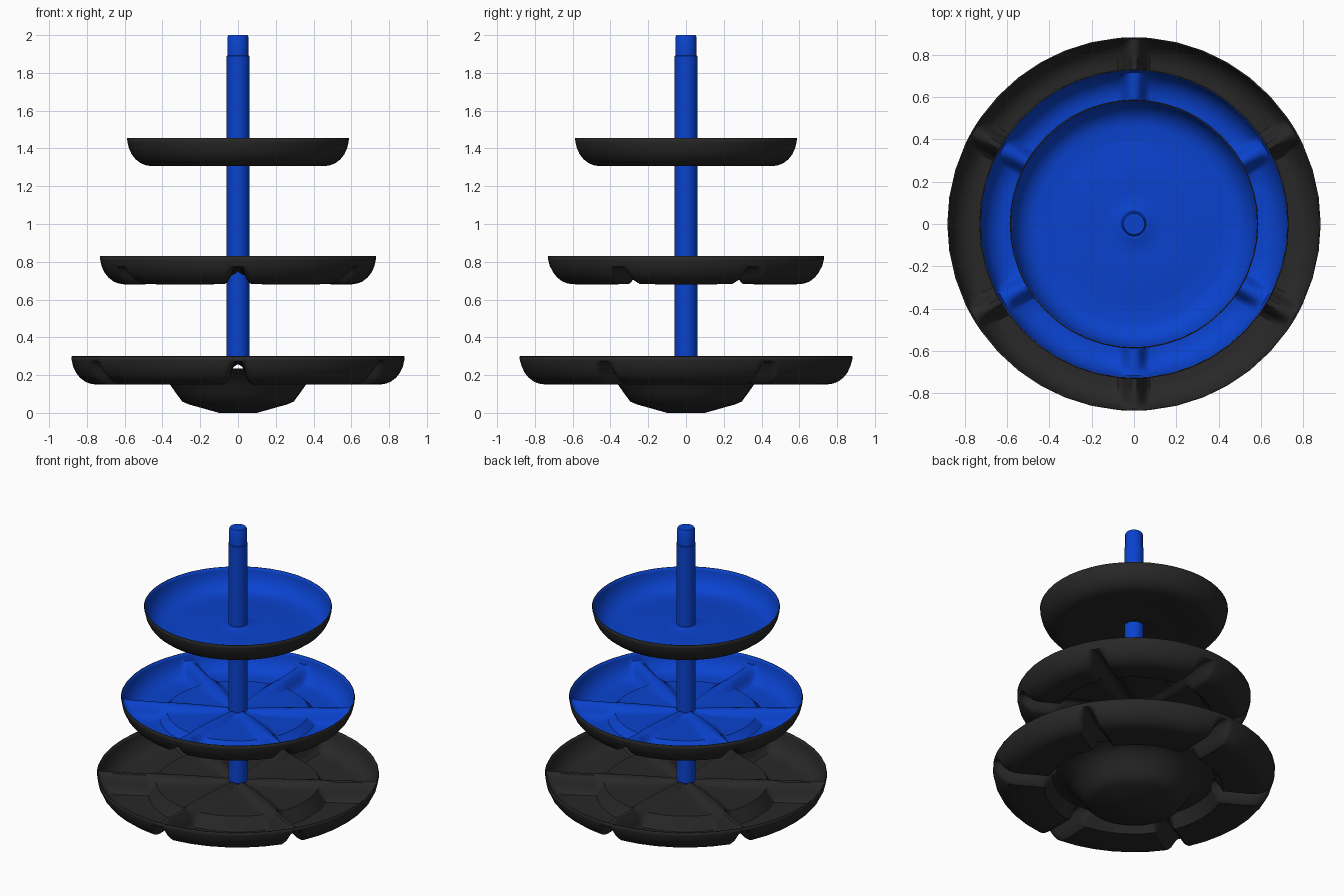
import bpy, bmesh, math

if "Cube" in bpy.data.objects:
    bpy.data.objects.remove(bpy.data.objects["Cube"])

def material(name, color):
    m = bpy.data.materials.new(name)
    m.diffuse_color = color
    m.use_nodes = True
    m.node_tree.nodes["Principled BSDF"].inputs["Base Color"].default_value = m.diffuse_color
    return m

BLUE = material("blue_plastic", (0.003, 0.055, 0.62, 1))
BLACK = material("black_plastic", (0.021, 0.021, 0.021, 1))

def finish(name, bm, mats, angle=40):
    me = bpy.data.meshes.new(name)
    bm.to_mesh(me)
    bm.free()
    ob = bpy.data.objects.new(name, me)
    bpy.context.collection.objects.link(ob)
    for m in mats:
        me.materials.append(m)
    bpy.ops.object.select_all(action='DESELECT')
    ob.select_set(True)
    bpy.context.view_layer.objects.active = ob
    bpy.ops.object.shade_smooth_by_angle(angle=math.radians(angle))
    return ob

def loft(bm, rings):
    for a, b in zip(rings, rings[1:]):
        n = len(a)
        for i in range(n):
            j = (i + 1) % n
            bm.faces.new((a[i], a[j], b[j], b[i]))

def lathe(name, profile, n, mat):
    bm = bmesh.new()
    rings = [[bm.verts.new((r * math.cos(math.tau * i / n), r * math.sin(math.tau * i / n), z))
              for i in range(n)] for r, z in profile]
    loft(bm, rings)
    bm.faces.new(rings[0][::-1])
    bm.faces.new(rings[-1])
    return finish(name, bm, [mat])

# Distances from a divider's centre line, and its cross-section heights
OFFSETS = (0, 0.014, 0.028, 0.045, 0.06, 0.075)
SECTION = (1, 0.97, 0.82, 0.42, 0.1, 0)

def ring_layout(r):
    """Angles and divider weights of one ring: six pressed dividers at 30 + 60k degrees."""
    fit = min(1, r * math.sin(math.radians(22)) / OFFSETS[-1])
    half = [(math.asin(d * fit / r), w) for d, w in zip(OFFSETS, SECTION)]
    last, end = half[-1][0], math.radians(30)
    half += [(last + (end - last) * t, 0) for t in (0.33, 0.67)]
    sector = [(-a, w) for a, w in half[:0:-1]] + half
    sector.append((end, 0))
    return [(math.radians(30 + 60 * k) + a, w) for k in range(6) for a, w in sector]

def tray(name, R, z0, step_out, step_in, rise, ridge, top_mat):
    # Profile from hub to rim: collar, raised centre, step, floor, curved wall
    profile = [(0.055, rise + 0.012), (0.07, rise + 0.01), (0.09, rise + 0.002),
               (0.15, rise), (step_in * 0.7, rise), (step_in, rise),
               (step_out, 0), (step_out + 0.02, 0), (R - 0.12, 0),
               (R - 0.095, 0.004), (R - 0.07, 0.014), (R - 0.045, 0.033),
               (R - 0.025, 0.058), (R - 0.01, 0.09), (R - 0.003, 0.12), (R, 0.143)]
    bm = bmesh.new()
    rings = []
    for r, h in profile:
        top = ridge[0] + (ridge[1] - ridge[0]) * r / R if ridge else 0
        rings.append([bm.verts.new((r * math.cos(a), r * math.sin(a),
                                    z0 + h + max(0, top - h) * w))
                      for a, w in ring_layout(r)])
    loft(bm, rings)
    bmesh.ops.recalc_face_normals(bm, faces=bm.faces)
    if sum(f.normal.z for f in bm.faces) < 0:
        bmesh.ops.reverse_faces(bm, faces=bm.faces)
    ob = finish(name, bm, [top_mat, BLACK], 35)
    # Thin black shell under the coloured inside
    s = ob.modifiers.new("shell", 'SOLIDIFY')
    s.thickness = 0.006
    s.offset = -1
    s.material_offset = 1
    s.material_offset_rim = 1

# Three tiers
tray("bottom_tray", 0.877, 0.157, 0.56, 0.51, 0.085, (0.105, 0.122), BLACK)
tray("middle_tray", 0.726, 0.687, 0.49, 0.445, 0.045, (0.062, 0.092), BLUE)
tray("top_tray", 0.582, 1.313, 0.38, 0.29, 0.013, None, BLUE)

# Bowl-shaped foot under the bottom tray
lathe("foot", [(0.10, 0.0), (0.26, 0.045), (0.295, 0.06), (0.325, 0.10), (0.36, 0.15),
               (0.40, 0.20), (0.44, 0.222), (0.495, 0.236)], 28, BLACK)

# Centre pole with a narrower tip
lathe("pole", [(0.06, 0.258), (0.06, 1.89), (0.055, 1.892), (0.055, 1.992), (0.05, 2.0)], 28, BLUE)
